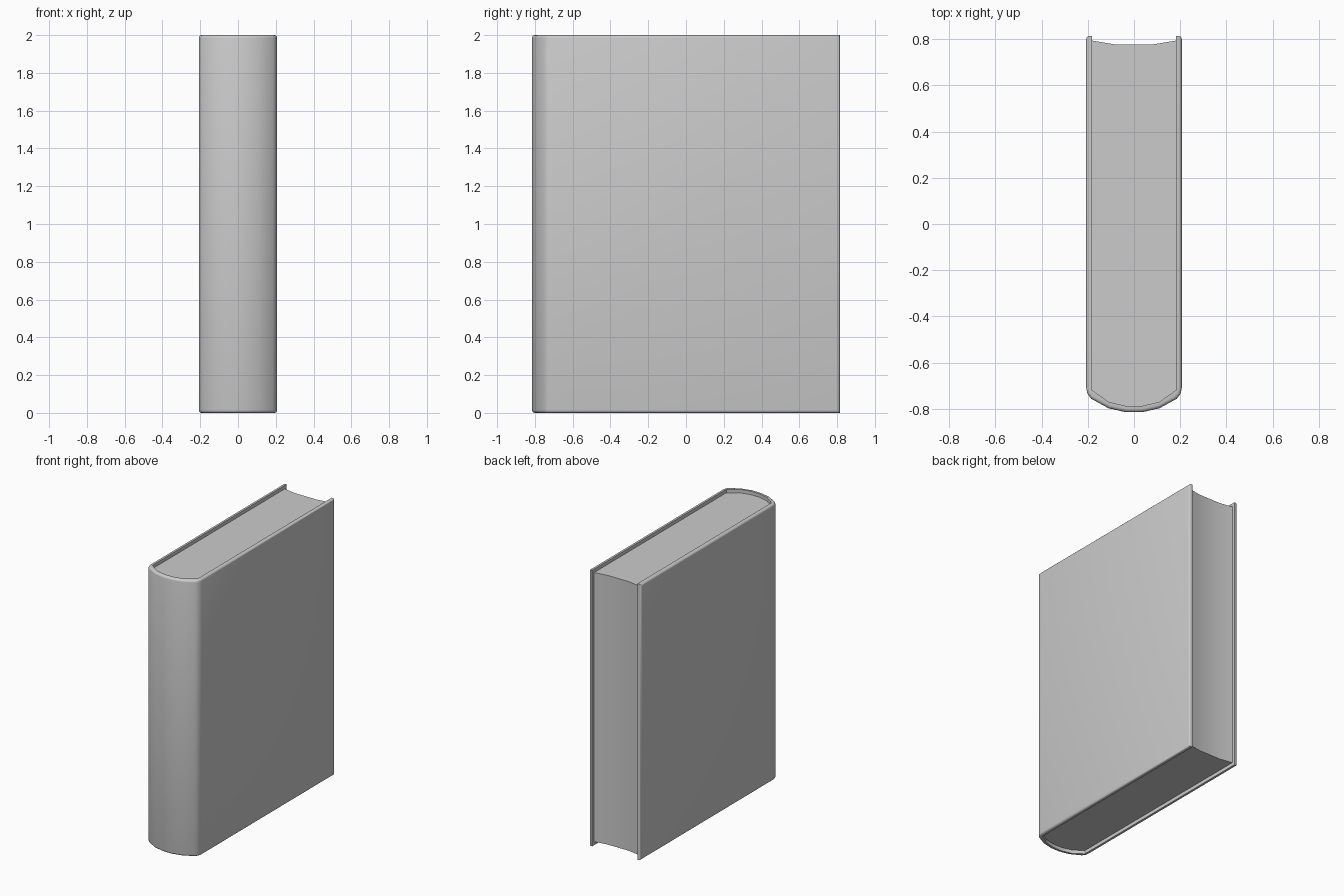
import bpy, bmesh, math

if "Cube" in bpy.data.objects:
    bpy.data.objects.remove(bpy.data.objects["Cube"])

def mirrored(half):
    """Mirror a left-hand polyline (ending beside x = 0) to the right."""
    return half + [(-x, y) for x, y in reversed(half)]

def prism(bm, outline, z0, z1):
    low = [bm.verts.new((x, y, z0)) for x, y in outline]
    face = bm.faces.new(low)
    ext = bmesh.ops.extrude_face_region(bm, geom=[face])
    top = [v for v in ext["geom"] if isinstance(v, bmesh.types.BMVert)]
    bmesh.ops.translate(bm, verts=top, vec=(0, 0, z1 - z0))
    bmesh.ops.recalc_face_normals(bm, faces=bm.faces)

def finish(bm, name):
    mesh = bpy.data.meshes.new(name)
    bm.to_mesh(mesh)
    bm.free()
    obj = bpy.data.objects.new(name, mesh)
    bpy.context.collection.objects.link(obj)
    bpy.ops.object.select_all(action='DESELECT')
    obj.select_set(True)
    bpy.context.view_layer.objects.active = obj
    bpy.ops.object.shade_smooth_by_angle(angle=math.radians(35))

# Cover profile: two boards joined by a rounded spine
outer = mirrored([(-0.207, 0.815), (-0.207, -0.71), (-0.202, -0.735),
                  (-0.185, -0.757), (-0.11, -0.798), (-0.035, -0.815)])
inner = mirrored([(-0.181, 0.815), (-0.181, -0.72),
                  (-0.11, -0.770), (-0.035, -0.788)])

# Cover, with rounded outer edges
bm = bmesh.new()
prism(bm, outer + inner[::-1], 0, 2)
outer_set = {(round(x, 4), round(y, 4)) for x, y in outer}
ends = {(round(x, 4), round(y, 4)) for x, y in (outer[0], outer[-1])}

def key(v):
    return round(v.co.x, 4), round(v.co.y, 4)

edges = []
for e in bm.edges:
    a, b = key(e.verts[0]), key(e.verts[1])
    if a in outer_set and b in outer_set and (a != b or a in ends):
        edges.append(e)
bmesh.ops.bevel(bm, geom=edges, offset=0.015, offset_type='OFFSET',
                segments=3, profile=0.5, affect='EDGES', clamp_overlap=True)
finish(bm, "cover")

# Page block: rounded at the spine, hollowed at the fore edge
fore_edge = [(0.181, 0.794), (0.085, 0.778), (-0.085, 0.778), (-0.181, 0.794)]
bm = bmesh.new()
prism(bm, inner[1:-1] + fore_edge, 0.025, 1.975)
finish(bm, "pages")
